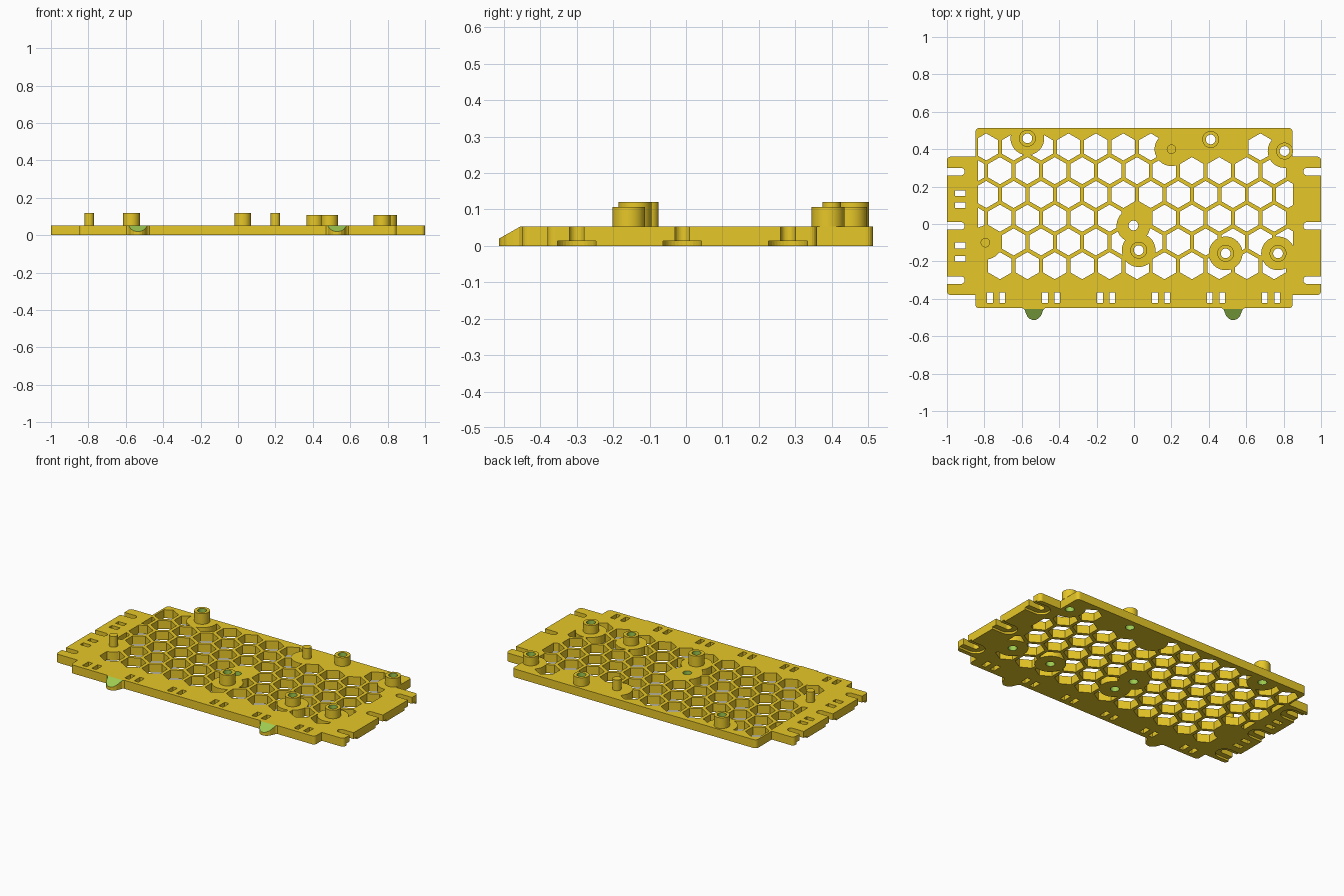
import bpy, bmesh, math
from mathutils import Vector

if "Cube" in bpy.data.objects:
    bpy.data.objects.remove(bpy.data.objects["Cube"], do_unlink=True)


def material(name, rgb):
    m = bpy.data.materials.new(name)
    m.use_nodes = True
    m.diffuse_color = (*rgb, 1)
    m.node_tree.nodes["Principled BSDF"].inputs["Base Color"].default_value = (*rgb, 1)
    return m


YELLOW = material("golden yellow", (0.947, 0.679, 0.025))
GREEN = material("leaf green", (0.337, 0.597, 0.082))
T = 0.053  # plate thickness


def circle(x, y, r, n=40, turn=0.0):
    return [(x + r * math.cos(turn + math.tau * i / n),
             y + r * math.sin(turn + math.tau * i / n)) for i in range(n)]


def rect(x0, x1, y0, y1):
    return [(x0, y0), (x1, y0), (x1, y1), (x0, y1)]


def slot(side, y, r):
    # round-ended slot, open at the outer end of an ear
    cx = 0.925
    arc = [(side * (cx + r * math.cos(a)), y + r * math.sin(a))
           for a in (math.pi / 2 + math.pi * i / 16 for i in range(17))]
    pts = arc + [(side * 1.1, y - r), (side * 1.1, y + r)]
    return pts if side > 0 else pts[::-1]


def add_prism(bm, pts, z0, z1):
    low = [bm.verts.new((x, y, z0)) for x, y in pts]
    top = [bm.verts.new((x, y, z1)) for x, y in pts]
    bm.faces.new(low[::-1])
    bm.faces.new(top)
    for i in range(len(pts)):
        j = (i + 1) % len(pts)
        bm.faces.new((low[i], low[j], top[j], top[i]))


def finish(bm, name):
    bmesh.ops.recalc_face_normals(bm, faces=bm.faces)
    me = bpy.data.meshes.new(name)
    bm.to_mesh(me)
    bm.free()
    me.materials.append(YELLOW)
    me.materials.append(GREEN)
    ob = bpy.data.objects.new(name, me)
    bpy.context.collection.objects.link(ob)
    return ob


def prisms(name, shapes, z0, z1):
    bm = bmesh.new()
    for pts in shapes:
        add_prism(bm, pts, z0, z1)
    return finish(bm, name)


def boolean(ob, cutter, op="DIFFERENCE"):
    cutter.hide_render = True
    mod = ob.modifiers.new("cut", "BOOLEAN")
    mod.operation, mod.object, mod.solver = op, cutter, "EXACT"
    bpy.context.view_layer.objects.active = ob
    bpy.ops.object.modifier_apply(modifier=mod.name)
    bpy.data.objects.remove(cutter, do_unlink=True)


# Stand-offs (x, y, top), solid pegs and the plain hole
bosses = [(-0.57, 0.458, 0.12), (0.025, -0.14, 0.12), (0.41, 0.452, 0.107),
          (0.805, 0.39, 0.107), (0.49, -0.157, 0.107), (0.77, -0.157, 0.107)]
pegs = [(-0.795, -0.1), (0.2, 0.4)]
holes = [(x, y) for x, y, z in bosses] + [(-0.003, -0.008)]
pads = holes + pegs

# Base plate: wide body with an ear at each end, rounded outer corners
W, F, B, EF, EB = 0.848, -0.45, 0.513, -0.38, 0.36
outline = [(-W, F), (W, F), (W, EF), (1, EF), (1, EB), (W, EB),
           (W, B), (-W, B), (-W, EB), (-1, EB), (-1, EF), (-W, EF)]
bm = bmesh.new()
add_prism(bm, outline, 0, T)
corners = []
for e in bm.edges:
    a, b = e.verts
    if abs(a.co.z - b.co.z) > 0.01 and (abs(a.co.x) > 0.99 or a.co.y in (F, B)
                                        or a.co.y < F + 0.01 or a.co.y > B - 0.01):
        corners.append(e)
bmesh.ops.bevel(bm, geom=corners, offset=0.02, segments=5, profile=0.5, affect="EDGES")
plate = finish(bm, "base_plate")

# Honeycomb openings, trimmed to the field and kept clear of the pads
PITCH = 0.1466
hexes = []
for row in range(6):
    y = 0.412 - row * 0.127
    for col in range(-1, 12):
        x = -0.79 + col * PITCH + (row % 2) * PITCH / 2
        blocked = any(math.hypot(x - px, y - py) < 0.06 for px, py in pads)
        blocked = blocked or (row == 0 and col == 9) or x < -0.9 or x > 0.86
        blocked = blocked or (row == 5 and x < -0.8)
        if not blocked:
            hexes.append(circle(x, y, 0.0725, 6, math.pi / 6))
honeycomb = prisms("honeycomb_cutter", hexes, -0.1, 0.2)
boolean(honeycomb, prisms("field", [rect(-0.835, 0.85, -0.4, 0.5)], -0.2, 0.3), "INTERSECT")
for x, y in pads:
    boolean(honeycomb, prisms("pad", [circle(x, y, 0.09)], -0.2, 0.3))
boolean(plate, honeycomb)

# Round holes, cable-tie slots and screw slots
cuts = [circle(x, y, 0.026) for x, y in holes]
for i in range(6):
    for s in (-0.033, 0.033):
        x = -0.737 + i * 0.294 + s
        cuts.append(rect(x - 0.015, x + 0.015, -0.423, -0.365))
for y in (0.165, 0.1, -0.115, -0.185):
    cuts.append(rect(-0.957, -0.9, y - 0.015, y + 0.015))
ends = [(s, y) for s in (-1, 1) for y in (0.28, -0.01, -0.3)]
cuts += [slot(s, y, 0.02) for s, y in ends]
boolean(plate, prisms("through_cutter", cuts, -0.1, 0.2))

# Shallow screw-head recesses underneath
boolean(plate, prisms("recess_cutter", [slot(s, y, 0.053) for s, y in ends], -0.1, 0.013))

# Green walls inside the round holes
for p in plate.data.polygons:
    near = any(math.hypot(p.center.x - x, p.center.y - y) < 0.032 for x, y in holes)
    p.material_index = int(abs(p.normal.z) < 0.1 and near)

# Hollow stand-offs
for n, (x, y, top) in enumerate(bosses):
    bm = bmesh.new()
    rings = [[bm.verts.new((px, py, z)) for px, py in circle(x, y, r)]
             for r, z in ((0.045, T), (0.045, top), (0.026, top), (0.026, T))]
    for k in range(3):
        for i in range(40):
            j = (i + 1) % 40
            f = bm.faces.new((rings[k][i], rings[k][j], rings[k + 1][j], rings[k + 1][i]))
            f.material_index = int(k == 2)
    ob = finish(bm, f"standoff_{n + 1}")

# Solid pegs
for n, (x, y) in enumerate(pegs):
    prisms(f"peg_{n + 1}", [circle(x, y, 0.025)], T - 0.005, 0.12)

# Front tabs with a green sloping top
half = [(0.062, -0.449), (0.05, -0.458), (0.044, -0.475), (0.036, -0.493),
        (0.022, -0.507), (0.008, -0.513)]
for name, cx in (("right_tab", -0.535), ("left_tab", 0.53)):
    pts = [(cx - x, y) for x, y in half] + [(cx + x, y) for x, y in half[::-1]]
    bm = bmesh.new()
    add_prism(bm, pts, 0, T)
    cut = bmesh.ops.bisect_plane(bm, geom=bm.verts[:] + bm.edges[:] + bm.faces[:],
                                 plane_co=(0, -0.455, T), plane_no=(0, -0.033, 0.058),
                                 clear_outer=True)
    rim = [g for g in cut["geom_cut"] if isinstance(g, bmesh.types.BMEdge)]
    bmesh.ops.holes_fill(bm, edges=rim)
    bm.normal_update()
    for f in bm.faces:
        f.material_index = int(0.3 < abs(f.normal.z) < 0.95)
    finish(bm, name)

# Smooth the round parts, keeping their rims sharp
for ob in bpy.context.collection.objects:
    if ob.type == "MESH" and ob.name.startswith(("standoff", "peg")):
        bpy.ops.object.select_all(action="DESELECT")
        ob.select_set(True)
        bpy.context.view_layer.objects.active = ob
        bpy.ops.object.shade_smooth_by_angle()
